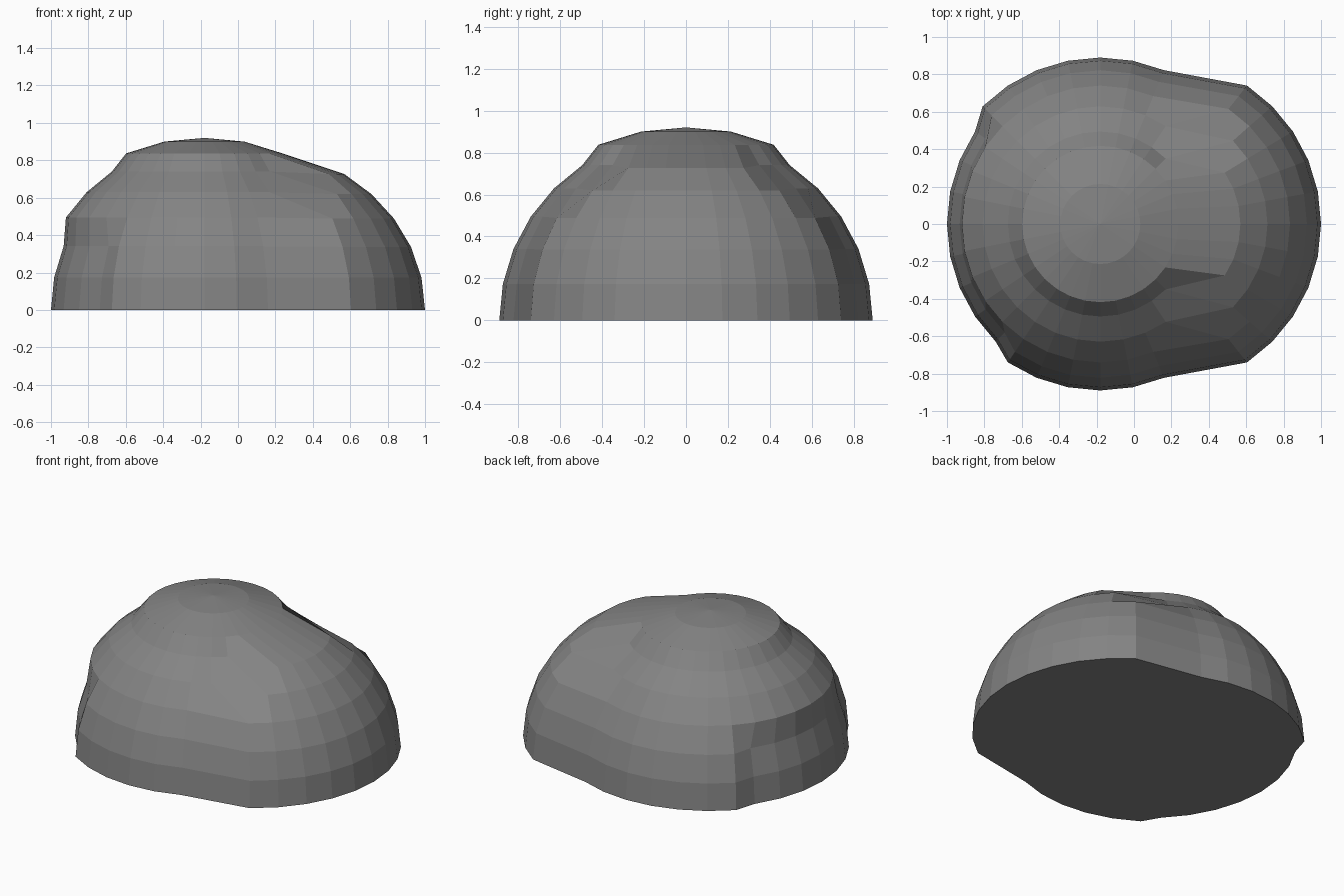
import bpy, bmesh, math

if "Cube" in bpy.data.objects:
    bpy.data.objects.remove(bpy.data.objects["Cube"])

R, CX, SEG = 0.89, -0.18, 32
STEP = 2 * math.pi / SEG


def ring_profile(k):
    # Dome rings 0-5 follow a sphere; the top two are a wider, flatter cap
    if k < 6:
        return R * math.cos(k * STEP), R * math.sin(k * STEP)
    return {6: (0.418, 0.837), 7: (0.214, 0.90)}[k]


def ring_point(k, i):
    r, z = ring_profile(k)
    x, y = r * math.cos(i * STEP), r * math.sin(i * STEP)
    # Bulge pulled out on the right, below the cap
    if k < 6 and x > 0.38:
        x += 0.29 - 0.065 * z * z
        z -= 0.025 * z * z
    # Dent pushed in on the lower left
    if k < 3 and 13 <= i <= 20:
        x += 0.07
    return x + CX, y, z


bm = bmesh.new()
rings = [[bm.verts.new(ring_point(k, i)) for i in range(SEG)] for k in range(8)]

# Dome sides
for low, high in zip(rings, rings[1:]):
    for i in range(SEG):
        j = (i + 1) % SEG
        bm.faces.new((low[i], low[j], high[j], high[i]))

# Top fan and flat underside
apex = bm.verts.new((CX, 0, 0.92))
for i in range(SEG):
    bm.faces.new((rings[-1][i], rings[-1][(i + 1) % SEG], apex))
bm.faces.new(rings[0][::-1])

mesh = bpy.data.meshes.new("boulder")
bm.to_mesh(mesh)
bm.free()
boulder = bpy.data.objects.new("boulder", mesh)
bpy.context.collection.objects.link(boulder)

# Dark stone colour
stone = bpy.data.materials.new("dark_stone")
stone.diffuse_color = (0.23, 0.23, 0.23, 1)
stone.use_nodes = True
stone.node_tree.nodes["Principled BSDF"].inputs["Base Color"].default_value = stone.diffuse_color
mesh.materials.append(stone)
